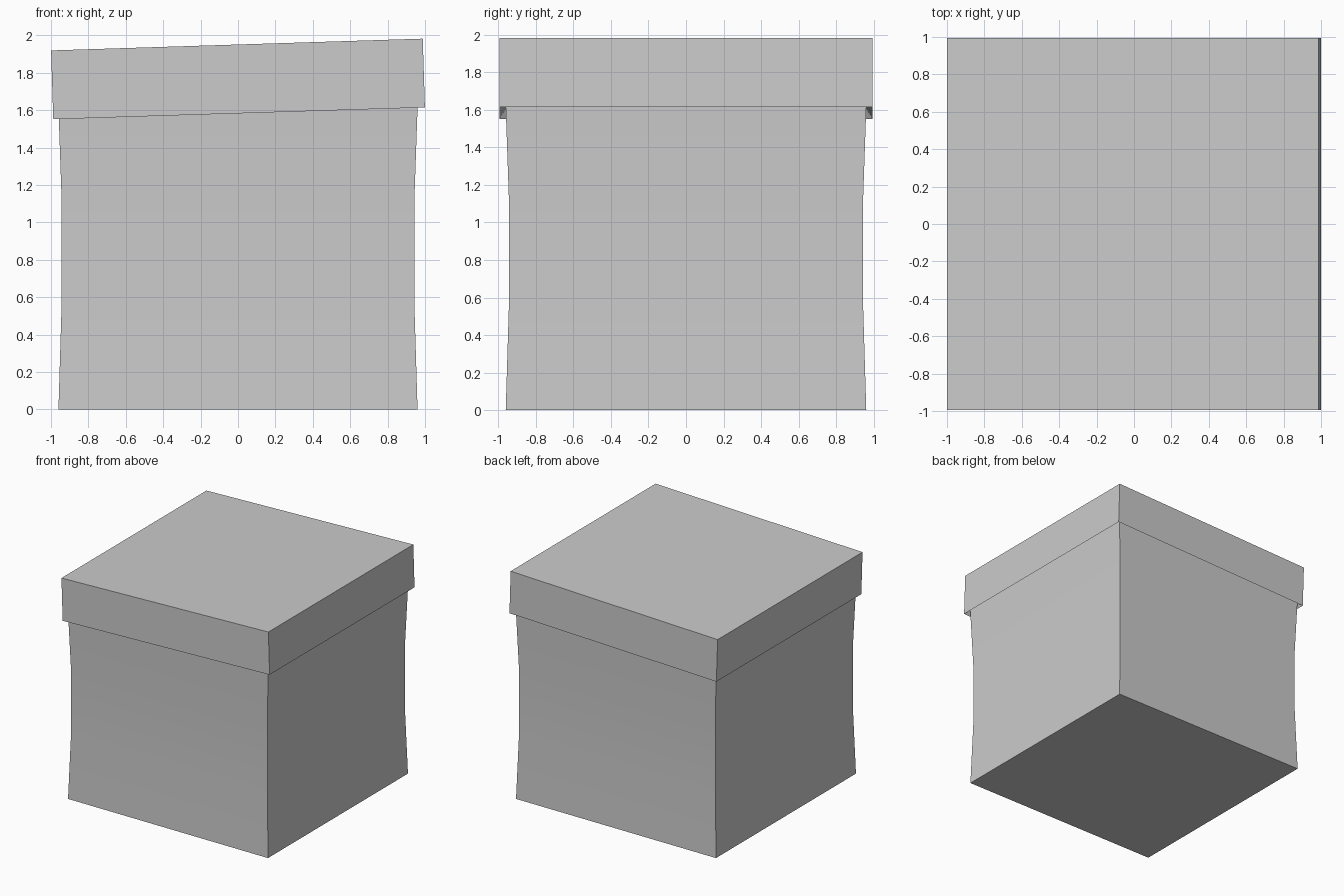
import bpy, bmesh, math

if "Cube" in bpy.data.objects:
    bpy.data.objects.remove(bpy.data.objects["Cube"])


def make_object(name, bm):
    bmesh.ops.recalc_face_normals(bm, faces=bm.faces)
    mesh = bpy.data.meshes.new(name)
    bm.to_mesh(mesh)
    bm.free()
    obj = bpy.data.objects.new(name, mesh)
    bpy.context.collection.objects.link(obj)
    bpy.context.view_layer.objects.active = obj
    obj.select_set(True)
    return obj


def square_loft(name, profile):
    """Stack square rings given as (half width, height) and cap both ends."""
    bm = bmesh.new()
    rings = [[bm.verts.new((sx * w, sy * w, z))
              for sx, sy in ((-1, -1), (1, -1), (1, 1), (-1, 1))]
             for w, z in profile]
    for a, b in zip(rings, rings[1:]):
        for i in range(4):
            j = (i + 1) % 4
            bm.faces.new((a[i], a[j], b[j], b[i]))
    bm.faces.new(rings[0])
    bm.faces.new(rings[-1])
    return make_object(name, bm)


# Box body with gently pinched sides
body = square_loft("box_body", [(0.96, 0), (0.943, 0.56), (0.943, 1.12), (0.962, 1.67)])

# Overhanging lid, recessed underneath and tilted up toward +x
lid = square_loft("lid", [(0.955, -0.12), (0.994, -0.184), (0.994, 0.184)])
lid.location = (0, 0, 1.767)
lid.rotation_euler = (0, -math.atan2(0.063, 1.99), 0)

bpy.ops.object.shade_smooth_by_angle(angle=math.radians(30))
